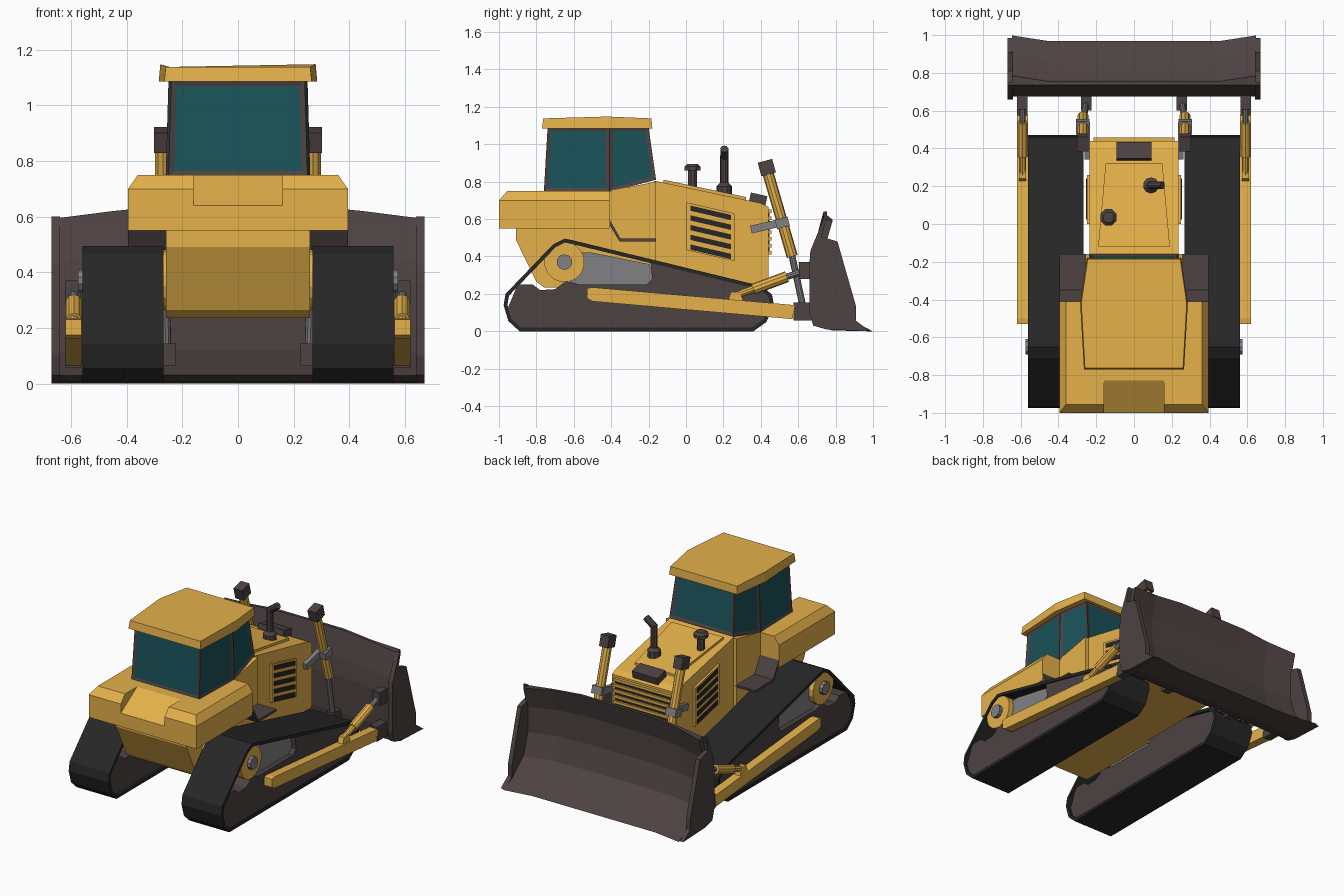
import bpy, bmesh, math
from mathutils import Vector

if "Cube" in bpy.data.objects:
    bpy.data.objects.remove(bpy.data.objects["Cube"])


def material(name, rgb):
    m = bpy.data.materials.new(name)
    m.diffuse_color = (*rgb, 1)
    m.use_nodes = True
    m.node_tree.nodes["Principled BSDF"].inputs["Base Color"].default_value = m.diffuse_color
    return m


YELLOW = material("yellow_paint", (0.78, 0.44, 0.07))
BROWN = material("dark_steel", (0.075, 0.055, 0.055))
BLACK = material("track_rubber", (0.02, 0.02, 0.02))
GLASS = material("tinted_glass", (0.01, 0.085, 0.1))
GREY = material("grey_metal", (0.22, 0.22, 0.23))


def finish(name, bm, mats, mirror):
    bmesh.ops.recalc_face_normals(bm, faces=bm.faces)
    me = bpy.data.meshes.new(name)
    bm.to_mesh(me)
    bm.free()
    for m in mats:
        me.materials.append(m)
    ob = bpy.data.objects.new(name, me)
    bpy.context.collection.objects.link(ob)
    if mirror:
        ob.modifiers.new("Mirror", 'MIRROR').use_axis[0] = True
    return ob


def loft_mesh(rings, closed=False):
    bm = bmesh.new()
    vs = [[bm.verts.new(p) for p in r] for r in rings]
    n, k = len(rings[0]), len(rings)
    for i in range(k if closed else k - 1):
        a, b = vs[i], vs[(i + 1) % k]
        for j in range(n):
            bm.faces.new((a[j], a[(j + 1) % n], b[(j + 1) % n], b[j]))
    if not closed:
        bm.faces.new(vs[0])
        bm.faces.new(vs[-1])
    bmesh.ops.recalc_face_normals(bm, faces=bm.faces)
    return bm


def loft(name, rings, mat, mirror=False, closed=False):
    return finish(name, loft_mesh(rings, closed), [mat], mirror)


def prism(name, prof, x0, x1, mat, mirror=False):
    """Side profile (y, z) extruded from x0 to x1."""
    return loft(name, [[(x, y, z) for y, z in prof] for x in (x0, x1)], mat, mirror)


def rod(name, p, q, r, mat, mirror=False, n=10, r2=None):
    """Cylinder or cone between two points."""
    p, q = Vector(p), Vector(q)
    rot = (q - p).to_track_quat('Z', 'Y')
    rings = [[c + rot @ Vector((s * math.cos(t), s * math.sin(t), 0))
              for t in ((i + .5) * math.tau / n for i in range(n))]
             for c, s in ((p, r), (q, r if r2 is None else r2))]
    return loft(name, rings, mat, mirror)


def rect(cy, cz, ly, lz, deg=0):
    c, s = math.cos(math.radians(deg)), math.sin(math.radians(deg))
    return [(cy + a * c - b * s, cz + a * s + b * c) for a, b in
            ((-ly/2, -lz/2), (ly/2, -lz/2), (ly/2, lz/2), (-ly/2, lz/2))]


def plan(half):
    """Symmetric plan ring from (x, y, z) points on the +x side."""
    return half + [(-x, y, z) for x, y, z in reversed(half)]


def inset(poly, d):
    """Inward offset of a convex counter-clockwise outline."""
    out = []
    for i, p in enumerate(poly):
        p = Vector(p)
        a = (p - Vector(poly[i - 1])).normalized()
        b = (Vector(poly[(i + 1) % len(poly)]) - p).normalized()
        na, nb = Vector((-a.y, a.x)), Vector((-b.y, b.x))
        out.append(tuple(p + (na + nb) * d / (1 + na.dot(nb))))
    return out


# Tracks: hollow belts, frames, sprockets
belt = [(-0.89, 0), (0.36, 0), (0.43, 0.05), (0.47, 0.14), (0.46, 0.195), (0.41, 0.24),
        (-0.6, 0.485), (-0.65, 0.495), (-0.71, 0.465), (-0.965, 0.2), (-0.975, 0.14), (-0.95, 0.055)]
inner = inset(belt, 0.02)
loft("track_belt", [[(x, y, z) for y, z in p] for x, p in
     ((0.268, belt), (0.56, belt), (0.56, inner), (0.268, inner))], BLACK, True, True)
prism("track_frame", [(-0.95, 0.13), (-0.93, 0.06), (-0.88, 0.015), (0.36, 0.015), (0.42, 0.06),
      (0.452, 0.14), (0.44, 0.19), (0.40, 0.225), (-0.19, 0.368), (-0.18, 0.28), (-0.21, 0.25),
      (-0.57, 0.25), (-0.64, 0.27), (-0.70, 0.225), (-0.78, 0.22), (-0.82, 0.25), (-0.9, 0.25)],
      0.285, 0.552, BROWN, True)
prism("track_inner_beam", [(-0.65, 0.24), (-0.65, 0.42), (-0.5, 0.42), (-0.2, 0.36), (-0.18, 0.33),
      (-0.18, 0.24)], 0.31, 0.52, GREY, True)
rod("sprocket", (0.25, -0.65, 0.37), (0.552, -0.65, 0.37), 0.108, YELLOW, True, 16)
rod("sprocket_hub", (0.5, -0.65, 0.37), (0.575, -0.65, 0.37), 0.042, GREY, True, 10)

# Hull and hood
prism("rear_hull", [(-0.91, 0.56), (-0.91, 0.49), (-0.80, 0.265), (-0.76, 0.235), (-0.16, 0.235),
      (-0.16, 0.80), (-0.41, 0.75), (-0.6, 0.74), (-0.6, 0.56)], -0.258, 0.258, YELLOW)
prism("hood", [(-0.17, 0.235), (0.44, 0.235), (0.44, 0.665), (0.40, 0.685), (-0.17, 0.805)],
      -0.235, 0.235, YELLOW)
loft("hood_cover", [[(x, y, 0.768 - 0.21 * y + h) for x, y in
     ((-0.19, -0.12), (0.19, -0.12), (0.15, 0.32), (-0.15, 0.32))] for h in (-0.02, 0.017)], YELLOW)

# Side vents and front grille
prism("vent_panel", [(0, 0.69), (0.26, 0.63), (0.26, 0.375), (0, 0.435)], 0.2, 0.248, YELLOW, True)
for i in range(5):
    z = 0.672 - i * 0.052
    prism(f"side_vent_{i}", [(0.025, z), (0.24, z - 0.05), (0.24, z - 0.078), (0.025, z - 0.028)],
          0.22, 0.253, BLACK, True)
prism("grille_back", rect(0.435, 0.53, 0.022, 0.24), -0.21, 0.21, BLACK)
for i in range(7):
    prism(f"grille_slat_{i}", rect(0.447, 0.42 + i * 0.037, 0.022, 0.018), -0.215, 0.215, YELLOW)
prism("hood_lamp_box", rect(0.385, 0.705, 0.09, 0.055, -13), -0.093, 0.093, BROWN)

# Exhaust and air cleaner
rod("exhaust_base", (0.09, 0.205, 0.71), (0.09, 0.205, 0.775), 0.042, BROWN)
rod("exhaust_collar", (0.09, 0.205, 0.775), (0.09, 0.205, 0.795), 0.042, BROWN, r2=0.022)
rod("exhaust_pipe", (0.09, 0.205, 0.78), (0.09, 0.205, 0.94), 0.022, BROWN)
rod("exhaust_tip", (0.083, 0.205, 0.925), (0.15, 0.205, 0.975), 0.022, BROWN)
rod("air_cleaner_stem", (-0.135, 0.035, 0.75), (-0.135, 0.035, 0.87), 0.025, BROWN, n=8)
rod("air_cleaner_cap", (-0.135, 0.035, 0.86), (-0.135, 0.035, 0.88), 0.047, BROWN, n=8)
rod("air_cleaner_top", (-0.135, 0.035, 0.88), (-0.135, 0.035, 0.895), 0.047, BROWN, n=8, r2=0.03)

# Rear deck with sloped notch
deck = loft("rear_deck", [plan([(x, y, z), (x, -0.41, z)]) for x, y, z in
            ((0.395, -1, 0.55), (0.395, -1, 0.70), (0.36, -0.955, 0.75))], YELLOW)
cutter = prism("deck_notch_cutter", [(-1.1, 0.575), (-0.78, 0.782), (-1.1, 0.9)], -0.16, 0.16, YELLOW)
cutter.hide_render = True
cutter.hide_viewport = True
cut = deck.modifiers.new("Notch", 'BOOLEAN')
cut.operation, cut.solver, cut.object = 'DIFFERENCE', 'EXACT', cutter

# Step plates beside the cab
prism("step_plate", [(-0.41, 0.57), (-0.355, 0.48), (-0.16, 0.48), (-0.16, 0.495), (-0.35, 0.495),
      (-0.41, 0.6)], 0.25, 0.395, BROWN, True)

# Cab: every wall is inset into a window
bm = loft_mesh([plan([(0.25, -0.76, 0.745), (0.26, -0.41, 0.745), (0.235, -0.16, 0.81)]),
                plan([(0.24, -0.74, 1.09), (0.25, -0.41, 1.09), (0.215, -0.20, 1.09)])])
bm.normal_update()
walls = [f for f in bm.faces if len(f.verts) == 4]
bmesh.ops.inset_individual(bm, faces=walls, thickness=0.02, depth=-0.006, use_even_offset=True)
for f in walls:
    f.material_index = 1
finish("cab", bm, [BROWN, GLASS], False)
loft("cab_roof", [plan([(x * k, -0.42 + (y + 0.42) * k, z + (h if y == -0.42 else 0))
                        for x, y in ((0.265, -0.77), (0.285, -0.42), (0.25, -0.18))])
                  for k, z, h in ((1, 1.085, 0), (0.98, 1.138, 0.01))], YELLOW)

# Blade: concave section swept across, ends swept forward
section = [(0.755, 0.64), (0.715, 0.49), (0.715, 0.31), (0.76, 0.16), (0.87, 0.055), (0.968, 0),
           (0.78, 0.005), (0.69, 0.03), (0.675, 0.12), (0.675, 0.36), (0.69, 0.47), (0.735, 0.64)]
loft("blade", [[(x, y + (push if i < 6 else 0), z * top / 0.64) for i, (y, z) in enumerate(section)]
     for x, push, top in ((-0.645, 0.03, 0.595), (-0.45, 0, 0.62), (-0.25, 0, 0.64),
                          (0.25, 0, 0.64), (0.45, 0, 0.62), (0.645, 0.03, 0.595))], BROWN)
prism("blade_end_plate", [(0.66, 0.1), (0.68, 0.03), (0.75, 0.01), (0.985, 0), (0.91, 0.055),
      (0.91, 0.13), (0.81, 0.48), (0.725, 0.505), (0.75, 0.6), (0.735, 0.6), (0.665, 0.43),
      (0.66, 0.36)], 0.64, 0.67, BROWN, True)

# Push arms and diagonal braces
prism("push_arm", [(-0.53, 0.175), (-0.50, 0.16), (0.57, 0.065), (0.58, 0.14), (-0.50, 0.235),
      (-0.53, 0.23)], 0.562, 0.62, YELLOW, True)
prism("arm_blade_bracket", rect(0.635, 0.105, 0.12, 0.095), 0.565, 0.62, BROWN, True)
prism("brace_blade_bracket", rect(0.645, 0.325, 0.08, 0.09), 0.565, 0.62, BROWN, True)
prism("brace_lug", [(0.22, 0.15), (0.31, 0.15), (0.29, 0.21), (0.24, 0.21)], 0.572, 0.61, YELLOW, True)
rod("brace_end", (0.59, 0.26, 0.19), (0.59, 0.37, 0.23), 0.02, YELLOW, True)
rod("brace_barrel", (0.59, 0.36, 0.225), (0.59, 0.54, 0.292), 0.03, YELLOW, True)
rod("brace_rod", (0.59, 0.53, 0.288), (0.59, 0.63, 0.322), 0.017, GREY, True)

# Lift cylinders
rod("lift_barrel", (0.27, 0.44, 0.84), (0.27, 0.568, 0.40), 0.03, YELLOW, True)
rod("lift_rod", (0.265, 0.565, 0.41), (0.257, 0.63, 0.11), 0.018, GREY, True)
prism("lift_cap", rect(0.432, 0.875, 0.08, 0.075, 15), 0.24, 0.302, BROWN, True)
prism("lift_trunnion", rect(0.44, 0.565, 0.19, 0.042, 13), 0.232, 0.262, GREY, True)
prism("lift_collar", rect(0.515, 0.58, 0.07, 0.05, 15), 0.235, 0.308, GREY, True)
prism("lift_blade_bracket", rect(0.645, 0.105, 0.09, 0.08), 0.225, 0.28, BROWN, True)
